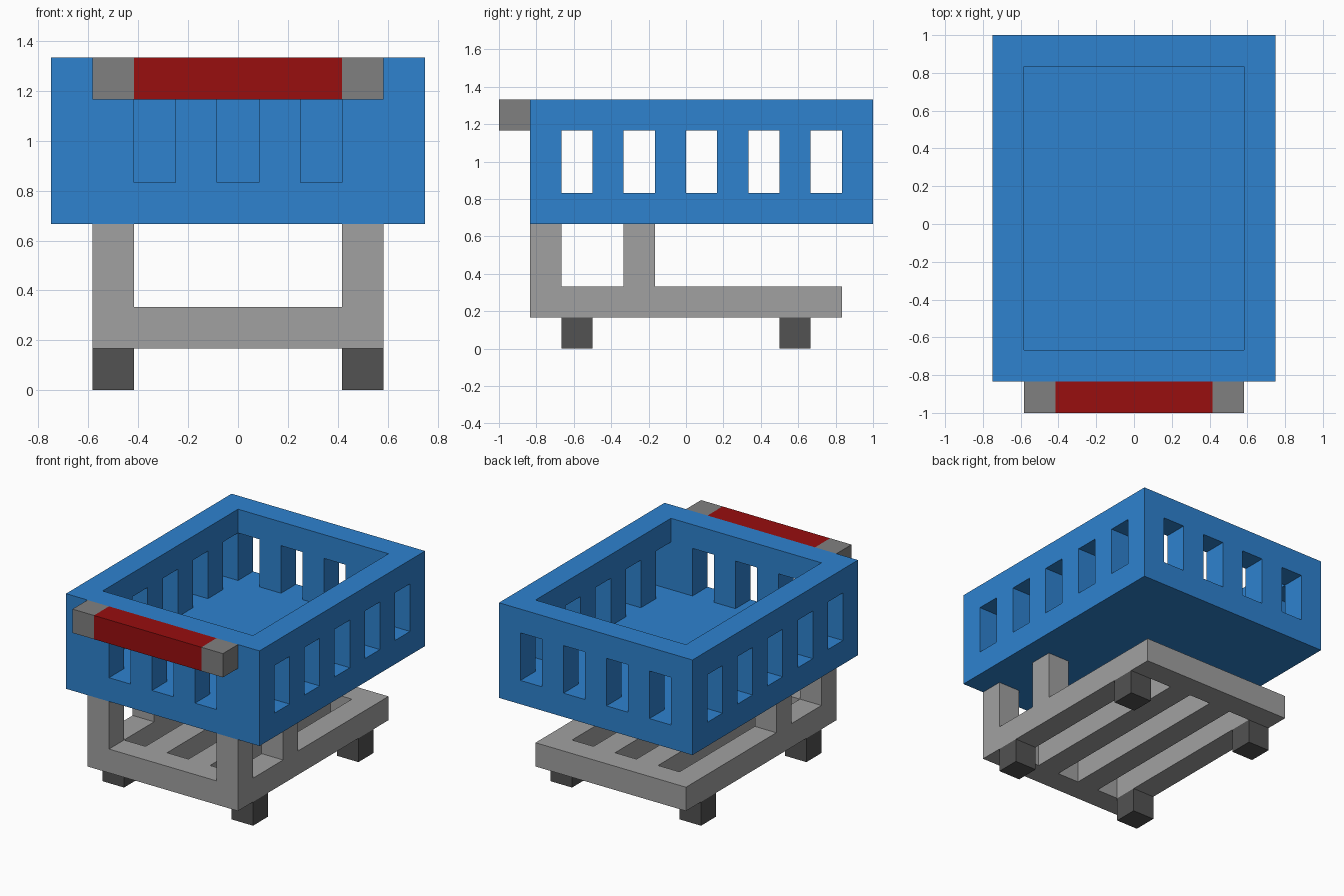
import bpy
import bmesh
from mathutils import Vector

cube = bpy.data.objects.get("Cube")
if cube:
    bpy.data.objects.remove(cube, do_unlink=True)

U = 1 / 6  # every part is laid out in blocks of this size


def linear(v):
    v /= 255
    return v / 12.92 if v <= 0.04045 else ((v + 0.055) / 1.055) ** 2.4


def material(name, r, g, b):
    m = bpy.data.materials.new(name)
    col = (linear(r), linear(g), linear(b), 1)
    m.use_nodes = True
    m.diffuse_color = col
    m.node_tree.nodes["Principled BSDF"].inputs["Base Color"].default_value = col
    return m


def block_part(name, mat, filled):
    """One clean mesh skinning every block (i, j, k) that the rule fills."""
    cells = {(i, j, k) for i in range(-4, 5) for j in range(12)
             for k in range(8) if filled(i, j, k)}
    bm = bmesh.new()
    for cell in cells:
        centre = Vector((cell[0], cell[1] - 5.5, cell[2] + 0.5))
        for axis in range(3):
            for sign in (-1, 1):
                beside = list(cell)
                beside[axis] += sign
                if tuple(beside) in cells:
                    continue
                n, a, b = Vector(), Vector(), Vector()
                n[axis] = sign / 2
                a[(axis + 1) % 3] = 0.5
                b[(axis + 2) % 3] = sign / 2
                ring = (-a - b, a - b, a + b, b - a)
                bm.faces.new([bm.verts.new((centre + n + c) * U) for c in ring])
    bmesh.ops.remove_doubles(bm, verts=bm.verts[:], dist=0.001)
    # Merge flat regions into large faces
    bmesh.ops.dissolve_limit(bm, angle_limit=0.01, verts=bm.verts[:],
                             edges=bm.edges[:])
    bmesh.ops.triangulate(bm, faces=[f for f in bm.faces if len(f.verts) > 4])
    mesh = bpy.data.meshes.new(name)
    bm.to_mesh(mesh)
    bm.free()
    mesh.materials.append(mat)
    obj = bpy.data.objects.new(name, mesh)
    bpy.context.collection.objects.link(obj)
    return obj


blue = material("basket blue", 46, 130, 207)
light_grey = material("frame light grey", 161, 161, 161)
mid_grey = material("handle mid grey", 128, 128, 128)
dark_grey = material("wheel dark grey", 82, 82, 82)
red = material("grip red", 152, 14, 15)


# Basket: solid floor, slotted walls, solid rim
def basket(i, j, k):
    if k < 4 or j < 1:
        return False
    if k == 4:
        return True
    side, front, back = abs(i) == 4, j == 1, j == 11
    if k == 7:
        return side or front or back
    if front:
        return i not in (-2, 0, 2)
    if back:
        return i not in (-3, -1, 1, 3)
    return side and j % 2 == 1


# Chassis: slatted deck with two pairs of posts under the basket
def chassis(i, j, k):
    if k == 1:
        gap = i in (-2, 0, 2) and 2 <= j <= 9
        return abs(i) <= 3 and 1 <= j <= 10 and not gap
    return k in (2, 3) and abs(i) == 3 and j in (1, 4)


block_part("basket", blue, basket)
block_part("chassis", light_grey, chassis)

# Push handle grip
block_part("handle_grip", red,
           lambda i, j, k: k == 7 and j == 0 and abs(i) <= 2)

# Handle brackets and wheels, one per side
for side, x in (("left", 3), ("right", -3)):
    block_part("handle_bracket_" + side, mid_grey,
               lambda i, j, k: (i, j, k) == (x, 0, 7))
    for end, y in (("front", 2), ("back", 9)):
        block_part(f"wheel_{end}_{side}", dark_grey,
                   lambda i, j, k: (i, j, k) == (x, y, 0))
